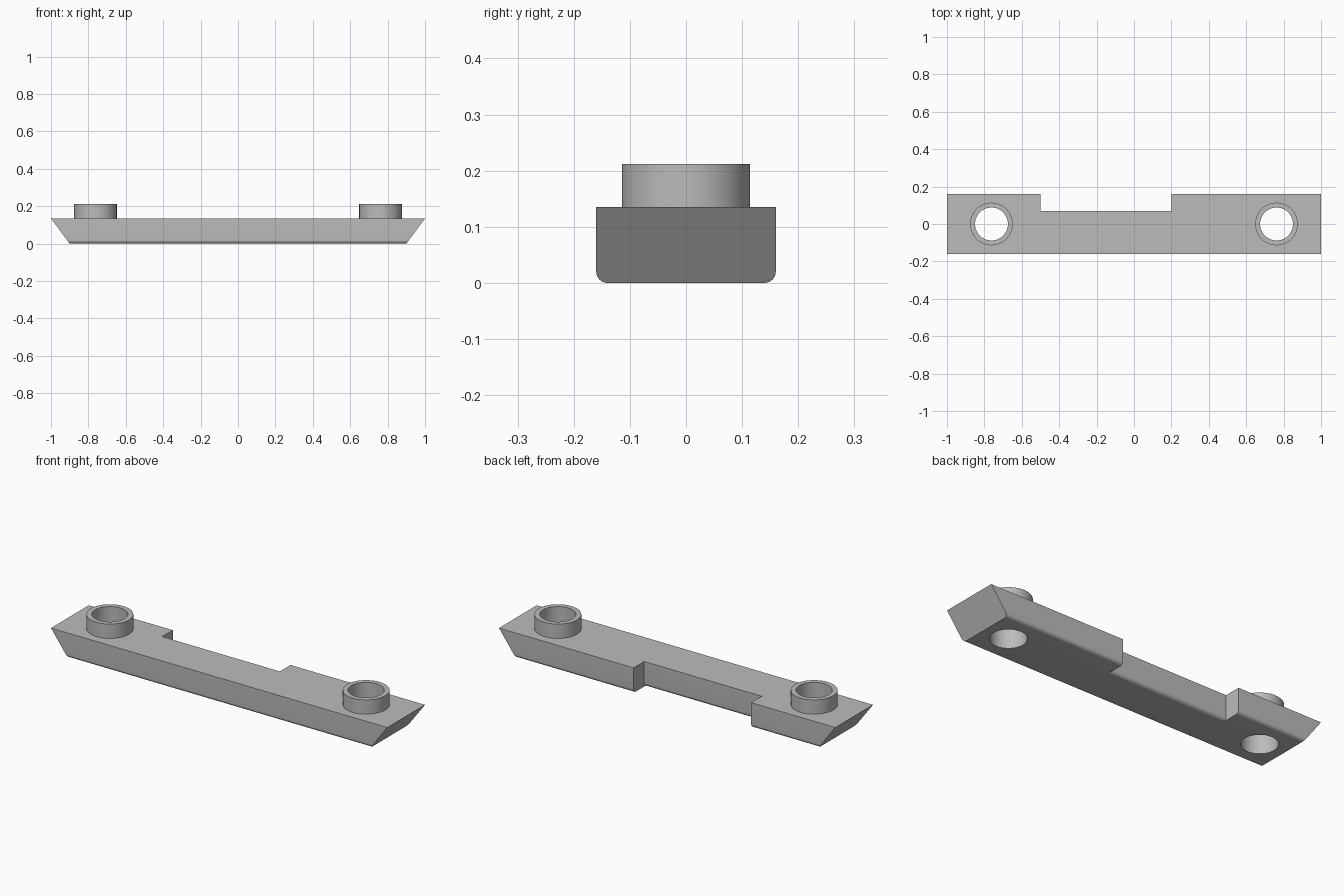
import bpy, bmesh, math

old = bpy.data.objects.get("Cube")
if old:
    bpy.data.objects.remove(old)

HEIGHT, TOP = 0.135, 0.212
HALF_WIDTH, NOTCH_Y, FILLET = 0.16, 0.07, 0.02
STUD_X, OUTER, INNER = 0.762, 0.114, 0.088
SIDES = 64

grey = bpy.data.materials.new("light grey")
grey.use_nodes = True
colour = (0.5, 0.5, 0.5, 1)
grey.diffuse_color = colour
grey.node_tree.nodes["Principled BSDF"].inputs["Base Color"].default_value = colour


def make_object(name, bm):
    bmesh.ops.recalc_face_normals(bm, faces=bm.faces)
    mesh = bpy.data.meshes.new(name)
    bm.to_mesh(mesh)
    bm.free()
    mesh.materials.append(grey)
    obj = bpy.data.objects.new(name, mesh)
    bpy.context.collection.objects.link(obj)
    return obj


def bridge(bm, first, second):
    for i in range(len(first)):
        j = (i + 1) % len(first)
        bm.faces.new((first[i], first[j], second[j], second[i]))


def prism(name, profile, start, end):
    """Extrude a (y, z) profile along x; start and end give x from z."""
    bm = bmesh.new()
    rings = [[bm.verts.new((f(z), y, z)) for y, z in profile] for f in (start, end)]
    bridge(bm, *rings)
    for ring in rings:
        bm.faces.new(ring)
    return make_object(name, bm)


def rounded_edge(side_y):
    """Arc from the underside up to a side wall at +y."""
    steps = 8
    angles = [math.pi / 2 * i / steps for i in range(steps + 1)]
    return [(side_y - FILLET + FILLET * math.sin(a), FILLET - FILLET * math.cos(a))
            for a in angles]


def select_only(obj):
    bpy.ops.object.select_all(action="DESELECT")
    obj.select_set(True)
    bpy.context.view_layer.objects.active = obj


def cut(target, cutter):
    cutter.hide_render = True
    mod = target.modifiers.new("cut", "BOOLEAN")
    mod.operation, mod.solver, mod.object = "DIFFERENCE", "EXACT", cutter
    select_only(target)
    bpy.ops.object.modifier_apply(modifier=mod.name)
    bpy.data.objects.remove(cutter)


def smooth(obj):
    select_only(obj)
    bpy.ops.object.shade_smooth_by_angle(angle=math.radians(30))


# Bar with rounded lower edges and undercut ends
half = rounded_edge(HALF_WIDTH) + [(HALF_WIDTH, HEIGHT)]
profile = half + [(-y, z) for y, z in reversed(half)]
slope = lambda z: 0.9 + 0.1 * z / HEIGHT
bar = prism("bar", profile, lambda z: -slope(z), slope)

# Notch in the back, with its own rounded lower edge
notch_profile = rounded_edge(NOTCH_Y) + [
    (NOTCH_Y, 0.3), (0.3, 0.3), (0.3, -0.1), (NOTCH_Y - FILLET, -0.1)]
cut(bar, prism("notch_cutter", notch_profile, lambda z: -0.5, lambda z: 0.2))

# Hollow studs, with holes running through the bar
for side, x in (("right", -STUD_X), ("left", STUD_X)):
    bpy.ops.mesh.primitive_cylinder_add(vertices=SIDES, radius=INNER, depth=1,
                                        location=(x, 0, 0))
    cut(bar, bpy.context.object)

    bm = bmesh.new()
    rings = []
    for r, z in ((OUTER, HEIGHT), (OUTER, TOP), (INNER, TOP), (INNER, HEIGHT)):
        rings.append([bm.verts.new((x + r * math.cos(a), r * math.sin(a), z))
                      for a in (2 * math.pi * i / SIDES for i in range(SIDES))])
    for i in range(4):
        bridge(bm, rings[i], rings[(i + 1) % 4])
    smooth(make_object(side + "_stud", bm))

smooth(bar)
